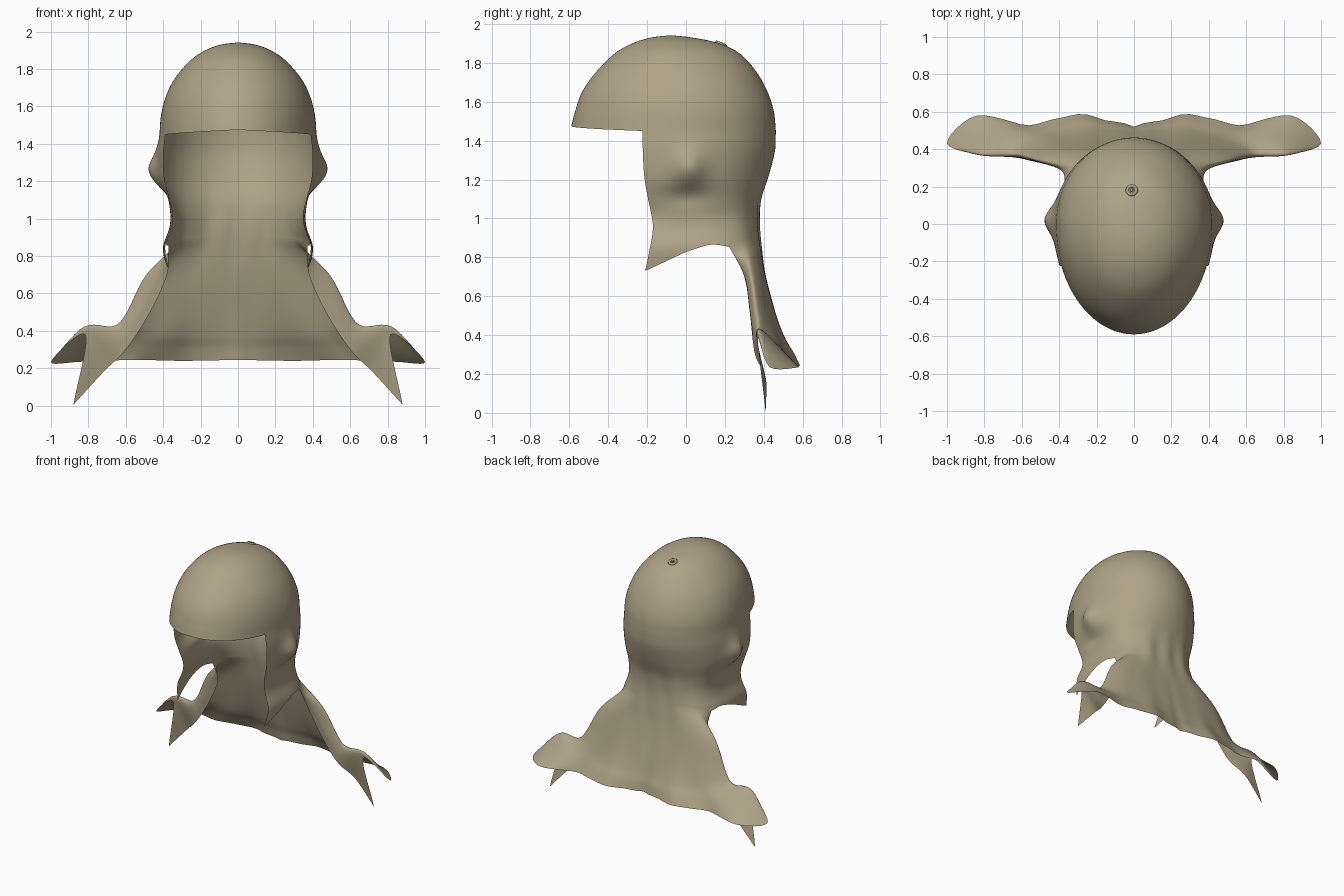
import bpy, bmesh, math
from mathutils import Vector

if "Cube" in bpy.data.objects:
    bpy.data.objects.remove(bpy.data.objects["Cube"])


def curve(keys, vals, t):
    """Smooth interpolation of tuples through increasing keys."""
    n = len(keys)
    i = 0
    while i < n - 2 and t > keys[i + 1]:
        i += 1

    def slope(k):
        a, b = max(k - 1, 0), min(k + 1, n - 1)
        return (Vector(vals[b]) - Vector(vals[a])) / (keys[b] - keys[a])
    h = keys[i + 1] - keys[i]
    s = min(max((t - keys[i]) / h, 0), 1)
    return (Vector(vals[i]) * (2*s**3 - 3*s*s + 1) + Vector(vals[i + 1]) * (3*s*s - 2*s**3)
            + slope(i) * h * (s**3 - 2*s*s + s) + slope(i + 1) * h * (s**3 - s*s))


cloth = bpy.data.materials.new("khaki_cloth")
cloth.diffuse_color = (0.43, 0.365, 0.245, 1)
cloth.use_nodes = True
cloth.node_tree.nodes["Principled BSDF"].inputs["Base Color"].default_value = cloth.diffuse_color

BACK, SIDE, BROW = 36, 22, 22      # columns: back, ear flap, brow
TURN = math.radians(64)            # where the back meets the ear flap

# Dome levels: z, half width, front y, back y, centre y
DOME = [(1.45, .42, -.59, .462, 0), (1.55, .412, -.57, .452, 0), (1.65, .387, -.535, .42, -.01),
        (1.75, .338, -.465, .365, -.03), (1.85, .25, -.365, .275, -.05),
        (1.905, .165, -.265, .155, -.065), (1.932, .085, -.17, .02, -.075),
        (1.942, .002, -.082, -.078, -.08)]
# Neck levels: z, half width, back y, front edge y, front reach, squareness
NECK = [(.73, .385, .40, -.21, .45, 3), (.85, .40, .385, -.185, .43, 3), (.95, .367, .375, -.17, .40, 2.9),
        (1.02, .362, .375, -.178, .40, 2.7), (1.1, .385, .385, -.195, .48, 2.4),
        (1.22, .422, .425, -.215, .56, 2.1), (1.35, .43, .458, -.222, .59, 2), (1.45, .42, .462, -.225, .59, 2)]
# Bottom edge of the ear flap: y, z
EDGE = [(-.21, .73), (-.1, .785), (0, .83), (.13, .865), (.23, .855)]


def section(col, w, back, front, fy, n):
    """Plan point of a column on an egg-shaped section, from back centre to front edge."""
    if col <= BACK:
        a = TURN * col / BACK
        return w * math.sin(a) ** (2 / n), back * math.cos(a) ** (2 / n)
    if col <= BACK + SIDE:
        y0 = back * math.cos(TURN) ** (2 / n)
        y = y0 + (fy - y0) * (col - BACK) / SIDE
        return w * (1 - abs(y / (back if y > 0 else front)) ** n) ** (1 / n), y
    a0 = math.asin(-fy / front)
    a = a0 + (math.pi / 2 - a0) * (col - BACK - SIDE) / BROW
    return w * max(math.cos(a), 0), -front * math.sin(a)


def dome_point(col, t):
    z, w, fr, bk, c = curve(range(len(DOME)), DOME, t)
    w = max(w, .001)
    front = c - fr
    x, y = section(col, w, bk - c, front, -.381 * front, 2)
    # brow edge rises slightly to the front
    lift = max(col - BACK - SIDE, 0) / BROW * .025 * max(1 - t, 0)
    return Vector((x, y + c, z + lift))


def neck_point(col, z):
    _, w, back, fy, front, n = curve([r[0] for r in NECK], NECK, z)
    x, y = section(col, w, back, front, fy, n)
    # ear bulge with a hollow below it
    x += .052 * math.exp(-((y - .02) / .08) ** 2 - ((z - 1.26) / .085) ** 2)
    x -= .02 * math.exp(-((y - .0) / .12) ** 2 - ((z - 1.11) / .05) ** 2)
    # soft pleats at the nape
    if col < BACK:
        y += .006 * math.cos(x * 38) * math.exp(-((z - .95) / .16) ** 2) * (1 - col / BACK)
    return Vector((x, y, z))


def hem_z(col):
    if col <= BACK:
        return .89 - .035 * (col / BACK) ** 2
    y = .23 - .44 * (col - BACK) / SIDE
    return curve([e[0] for e in EDGE], EDGE, y)[1]


# Cape levels, each from centre back round the outer fold to the inner edge
CAPE = [
    [(0, .41, .70), (.15, .41, .70), (.28, .405, .70), (.40, .385, .70), (.49, .34, .70), (.44, .31, .70), (.38, .30, .70)],
    [(0, .46, .50), (.20, .465, .50), (.37, .45, .50), (.50, .42, .50), (.60, .37, .49), (.56, .34, .46), (.47, .33, .50)],
    [(0, .49, .38), (.24, .51, .38), (.43, .48, .38), (.57, .45, .39), (.67, .375, .425), (.63, .355, .38), (.60, .355, .30)],
    [(0, .51, .31), (.27, .55, .31), (.50, .505, .31), (.71, .50, .32), (.82, .385, .42), (.77, .365, .38), (.72, .41, .18)],
    [(0, .52, .245), (.30, .585, .24), (.56, .53, .245), (.84, .58, .235), (1, .43, .235), (.815, .37, .38), (.88, .41, .005)],
]


def cape_column(col):
    u = col / BACK * 6
    return [neck_point(col, hem_z(col))] + [curve(range(7), row, u) for row in CAPE]


def sheet(bm, rows):
    verts = [[bm.verts.new(p) for p in r] for r in rows]
    for a, b in zip(verts, verts[1:]):
        for i in range(len(a) - 1):
            bm.faces.new((a[i], a[i + 1], b[i + 1], b[i]))


def finish(obj, angle):
    obj.data.materials.append(cloth)
    bpy.ops.object.select_all(action='DESELECT')
    obj.select_set(True)
    bpy.context.view_layer.objects.active = obj
    bpy.ops.object.shade_smooth_by_angle(angle=math.radians(angle))


# Hood: dome, neck with ear flaps, and cape as one half sheet
bm = bmesh.new()
ALL = BACK + SIDE + BROW
sheet(bm, [[dome_point(c, t * 7 / 32) for c in range(ALL + 1)] for t in range(32, -1, -1)])
sheet(bm, [[neck_point(c, 1.45 + (hem_z(c) - 1.45) * r / 30) for c in range(BACK + SIDE + 1)]
           for r in range(31)])
columns = [cape_column(c) for c in range(BACK + 1)]
cape_rows = []
for r in range(31):
    row = []
    for c, col in enumerate(columns):
        p = curve(range(6), col, r / 6)
        # small ripples growing towards the hem
        if c <= 20:
            p.y += .007 * math.sin(p.x * 30) * r / 30 * (1 - c / 20)
        row.append(p)
    cape_rows.append(row)
sheet(bm, cape_rows)
bmesh.ops.remove_doubles(bm, verts=bm.verts, dist=.0012)
for v in bm.verts:
    if abs(v.co.x) < .003:
        v.co.x = 0
bmesh.ops.recalc_face_normals(bm, faces=bm.faces)
top = max(bm.faces, key=lambda f: f.calc_center_median().z)
if top.normal.z < 0:
    bmesh.ops.reverse_faces(bm, faces=bm.faces)
mesh = bpy.data.meshes.new("hood")
bm.to_mesh(mesh)
bm.free()
hood = bpy.data.objects.new("hood", mesh)
bpy.context.collection.objects.link(hood)
mirror = hood.modifiers.new("mirror", 'MIRROR')
mirror.merge_threshold = .002
finish(hood, 60)

# Eyelet on the crown: rolled ring with a small stud
tilt = (math.radians(-22), 0, 0)
bpy.ops.mesh.primitive_torus_add(major_radius=.024, minor_radius=.009, major_segments=24,
                                 minor_segments=8, location=(-.012, .18, 1.897), rotation=tilt)
ring = bpy.context.object
ring.name = "crown_eyelet_ring"
finish(ring, 60)
bpy.ops.mesh.primitive_cylinder_add(radius=.008, depth=.02, vertices=12,
                                    location=(-.012, .18, 1.897), rotation=tilt)
stud = bpy.context.object
stud.name = "crown_eyelet_stud"
finish(stud, 40)
